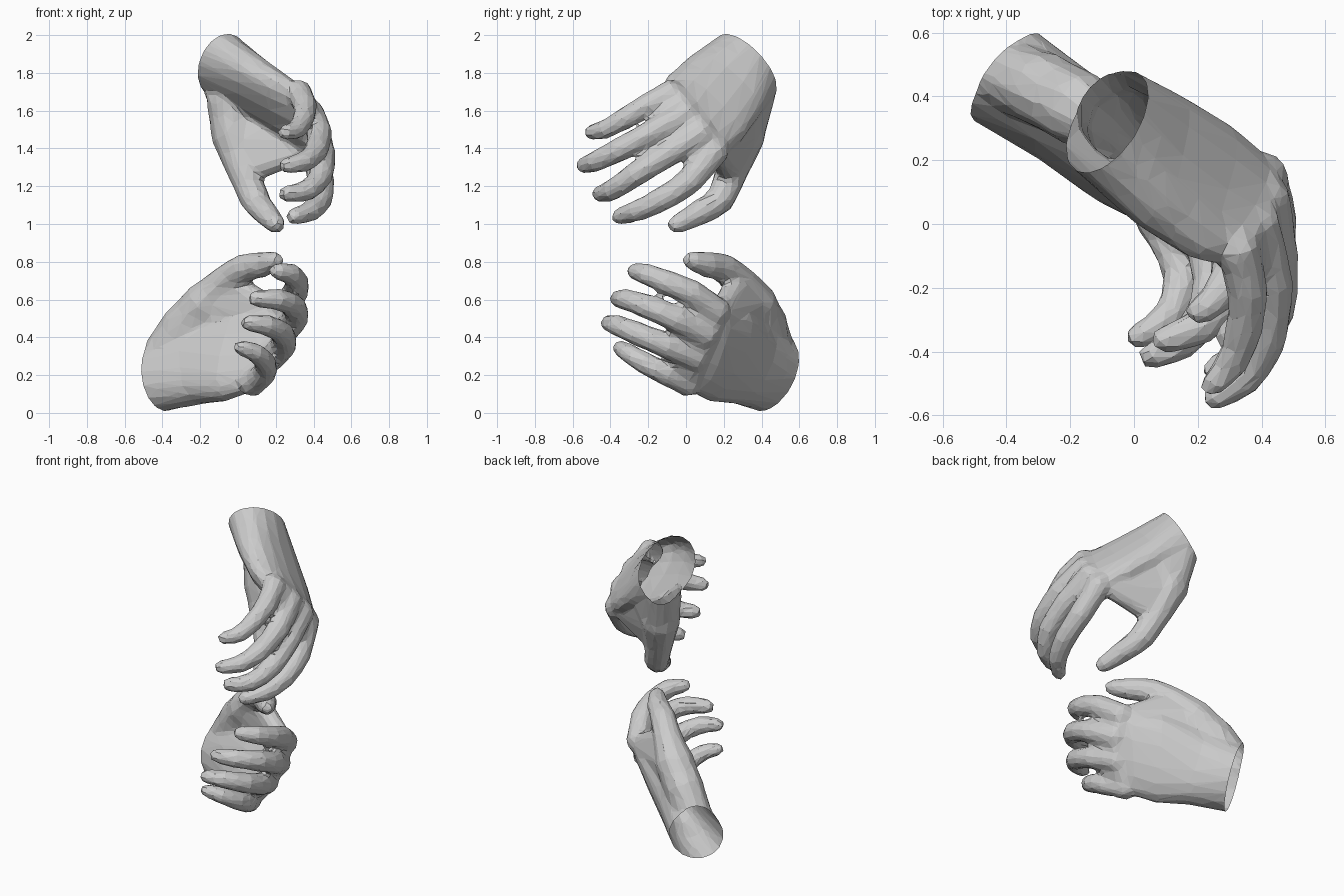
import bpy, bmesh, math
from mathutils import Vector as V, Matrix

if "Cube" in bpy.data.objects:
    bpy.data.objects.remove(bpy.data.objects["Cube"])


def loft(bm, rings):
    """Closed skin through a list of vertex rings."""
    loops = [[bm.verts.new(p) for p in r] for r in rings]
    n = len(loops[0])
    faces = [bm.faces.new(loops[0]), bm.faces.new(loops[-1])]
    for a, b in zip(loops, loops[1:]):
        for i in range(n):
            j = (i + 1) % n
            faces.append(bm.faces.new((a[i], a[j], b[j], b[i])))
    bmesh.ops.recalc_face_normals(bm, faces=faces)


def ring(c, u, v, n, p=1.0):
    """Ring of n points; p below 1 makes the section squarer."""
    pts = []
    for i in range(n):
        a = 2 * math.pi * (i + 0.5) / n
        x, y = math.cos(a), math.sin(a)
        pts.append(c + u * math.copysign(abs(x) ** p, x) + v * math.copysign(abs(y) ** p, y))
    return pts


def tube(bm, pts, radii, sides=10):
    """Tapered limb with slim waists between joints and rounded ends."""
    P, R = [], []
    for i in range(len(pts) - 1):
        p0, p1, p2, p3 = pts[max(i - 1, 0)], pts[i], pts[i + 1], pts[min(i + 2, len(pts) - 1)]
        P += [p1, ((p1 + p2) * 9 - p0 - p3) / 16]
        R += [radii[i], (radii[i] + radii[i + 1]) * 0.48]
    P.append(pts[-1])
    R.append(radii[-1])
    t0, t1 = (P[0] - P[1]).normalized(), (P[-1] - P[-2]).normalized()
    P = [P[0] + t0 * R[0] * 0.6] + P + [P[-1] + t1 * R[-1] * 0.9]
    R = [R[0] * 0.6] + R + [R[-1] * 0.6]
    rings, side = [], V((0.31, 0.2, 0.93))
    for i, c in enumerate(P):
        t = (P[min(i + 1, len(P) - 1)] - P[max(i - 1, 0)]).normalized()
        side = (side - t * side.dot(t)).normalized()
        rings.append(ring(c, side * R[i], t.cross(side) * R[i], sides))
    loft(bm, rings)


def hull(bm, balls):
    """Tight skin around a few balls, used for webs and muscle pads."""
    tmp = bmesh.new()
    for c, r in balls:
        bmesh.ops.create_icosphere(tmp, subdivisions=2, radius=r, matrix=Matrix.Translation(c))
    pts = [v.co.copy() for v in tmp.verts]
    tmp.free()
    verts = [bm.verts.new(p) for p in pts]
    bmesh.ops.convex_hull(bm, input=verts)
    bmesh.ops.delete(bm, geom=[v for v in verts if v.is_valid and not v.link_faces], context='VERTS')
    bmesh.ops.recalc_face_normals(bm, faces=list({f for v in verts if v.is_valid for f in v.link_faces}))


def hand(name, palm, thumb, fingers):
    palm = [[V(a) for a in s] for s in palm]
    thumb = [V(p) for p in thumb]
    fingers = [[V(p) for p in f] for f in fingers]
    bm = bmesh.new()
    # palm: flattened sections from beyond the wrist to the knuckles
    c0, u0, v0 = palm[0]
    n = u0.cross(v0).normalized()
    if n.dot(c0 - palm[1][0]) < 0:
        n = -n
    rings = [ring(c0 + n * 0.09, u0, v0, 16)]
    rings += [ring(c, u, v, 16, 0.85 if i else 1.0) for i, (c, u, v) in enumerate(palm)]
    loft(bm, rings)
    # thumb and fingers
    tube(bm, thumb, [.12, .122, .09, .08, .07, .053])
    for i, f in enumerate(fingers):
        k = (1.0, 1.0, 0.97, 0.9)[i]
        tube(bm, f, [k * r for r in (.08, .073, .067, .059, .047)])
    # thumb muscle, thumb web, webs between fingers
    side = [c - u * 0.6 for c, u, v in palm]
    hull(bm, [(thumb[0], .115), (thumb[1], .115), (c0 - u0 * 0.4, .12), (side[1], .085)])
    hull(bm, [(thumb[1], .105), (thumb[2], .075), (side[1], .08), (side[2], .065), (fingers[0][0], .055)])
    for a, b in zip(fingers, fingers[1:]):
        hull(bm, [(f[0].lerp(f[1], t), r) for f in (a, b) for t, r in ((0, .06), (0.6, .045))])
    me = bpy.data.meshes.new(name)
    bm.to_mesh(me)
    bm.free()
    ob = bpy.data.objects.new(name, me)
    bpy.context.scene.collection.objects.link(ob)
    # fuse into one skin, soften, then reduce to flat facets
    m = ob.modifiers.new("fuse", 'REMESH')
    m.mode, m.voxel_size = 'VOXEL', 0.016
    m = ob.modifiers.new("soften", 'SMOOTH')
    m.factor, m.iterations = 0.5, 6
    m = ob.modifiers.new("facets", 'DECIMATE')
    m.ratio = 0.07
    dg = bpy.context.evaluated_depsgraph_get()
    me = bpy.data.meshes.new_from_object(ob.evaluated_get(dg))
    ob.modifiers.clear()
    # open wrist
    bm = bmesh.new()
    bm.from_mesh(me)
    bmesh.ops.bisect_plane(bm, geom=bm.verts[:] + bm.edges[:] + bm.faces[:], plane_co=c0,
                           plane_no=n, clear_outer=True)
    for f in bm.faces:
        f.smooth = False
    bm.to_mesh(me)
    bm.free()
    ob.data = me


# upper hand, thumb pointing down (sections: centre, half width, half thickness)
hand("upper_hand",
     palm=[((-.085, .32, 1.84), (-.035, -.155, .145), (.125, .045, .085)),
           ((.08, .20, 1.725), (-.03, -.19, .155), (.085, .06, .07)),
           ((.24, .10, 1.615), (-.035, -.20, .17), (.068, .055, .055)),
           ((.36, .04, 1.54), (-.04, -.16, .175), (.055, .046, .046)),
           ((.42, .0, 1.49), (-.03, -.12, .14), (.035, .03, .03))],
     thumb=[(-.05, .32, 1.66), (-.02, .30, 1.46), (.03, .24, 1.28),
            (.09, .18, 1.13), (.14, .08, 1.065), (.2, -.045, 1.0)],
     fingers=[[(.40, .16, 1.4), (.44, .02, 1.23), (.435, -.13, 1.13), (.385, -.26, 1.07), (.3, -.35, 1.04)],
              [(.41, .09, 1.49), (.445, -.1, 1.37), (.44, -.27, 1.26), (.37, -.39, 1.18), (.26, -.455, 1.16)],
              [(.38, .01, 1.59), (.43, -.18, 1.485), (.415, -.36, 1.39), (.35, -.48, 1.33), (.26, -.54, 1.31)],
              [(.32, -.07, 1.70), (.355, -.21, 1.625), (.345, -.33, 1.555), (.31, -.43, 1.5), (.25, -.5, 1.485)]])

# lower hand, thumb pointing up
hand("lower_hand",
     palm=[((-.4, .46, .2), (.03, -.05, -.19), (.11, .13, .02)),
           ((-.22, .34, .25), (0, -.09, -.2), (.09, .10, -.03)),
           ((-.02, .21, .31), (-.06, -.11, -.24), (.065, .08, -.05)),
           ((.12, .12, .34), (-.085, -.085, -.235), (.055, .065, -.03)),
           ((.19, .06, .37), (-.07, -.07, -.18), (.03, .04, -.02))],
     thumb=[(-.3, .43, .45), (-.17, .36, .58), (-.07, .29, .69),
            (.03, .2, .765), (.13, .11, .785), (.19, .035, .805)],
     fingers=[[(.23, .17, .53), (.30, .03, .635), (.31, -.1, .69), (.28, -.21, .735), (.21, -.27, .75)],
              [(.22, .11, .41), (.30, -.05, .495), (.295, -.21, .565), (.21, -.32, .6), (.1, -.36, .605)],
              [(.17, .06, .29), (.24, -.1, .355), (.235, -.26, .42), (.15, -.37, .465), (.06, -.41, .475)],
              [(.07, .02, .15), (.14, -.11, .21), (.145, -.22, .265), (.09, -.31, .32), (.015, -.35, .345)]])
